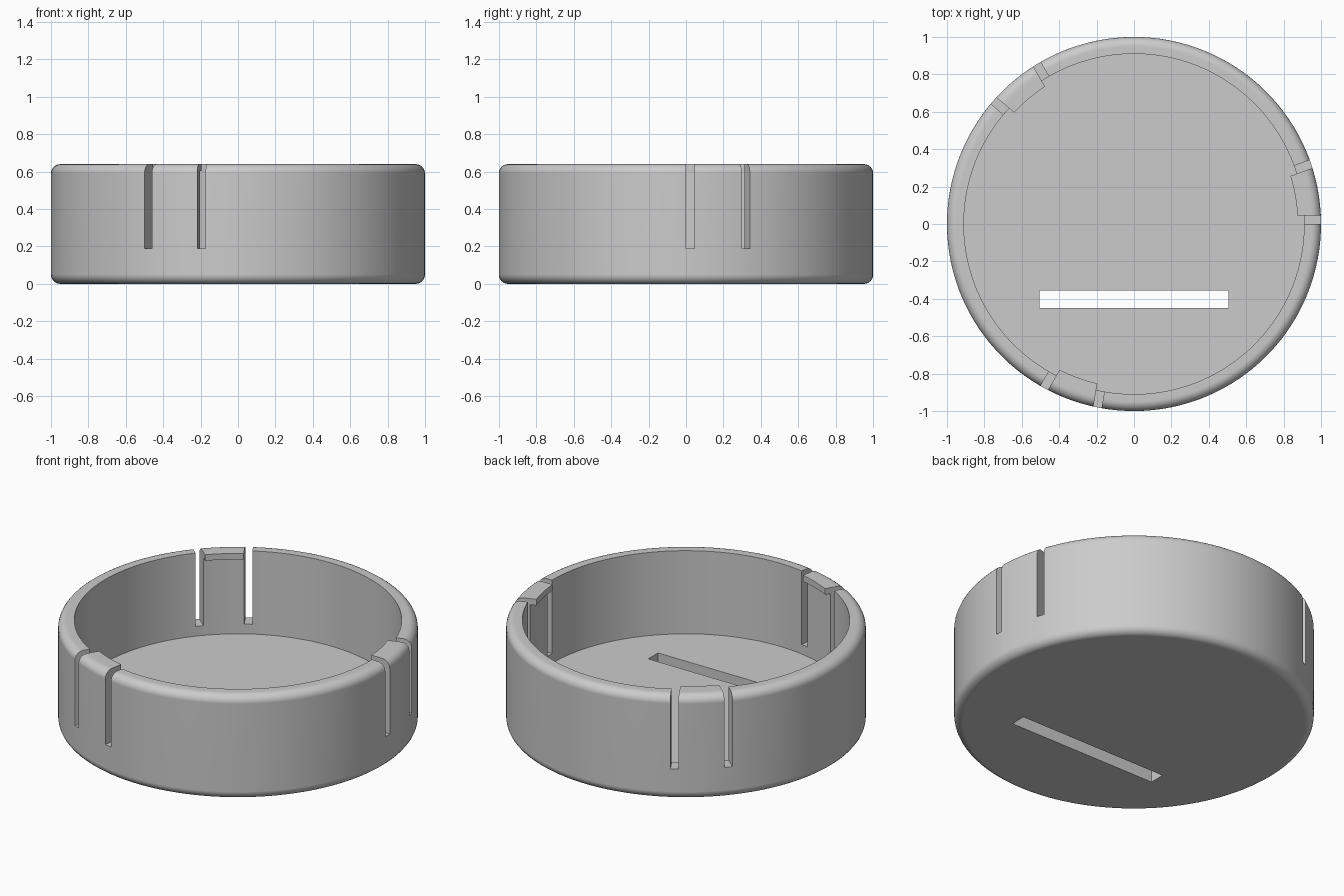
import bpy, bmesh
from math import radians, sin, cos, pi
from mathutils import Matrix, Vector

if "Cube" in bpy.data.objects:
    bpy.data.objects.remove(bpy.data.objects["Cube"])

HEIGHT, INNER, FLOOR, FILLET = 0.64, 0.91, 0.13, 0.05
SLOT_W, SLOT_Z = 0.045, 0.19
CLIP_ANGLE = 20

grey = bpy.data.materials.new("grey plastic")
grey.use_nodes = True
grey.diffuse_color = (0.6, 0.6, 0.6, 1)
grey.node_tree.nodes["Principled BSDF"].inputs["Base Color"].default_value = (0.6, 0.6, 0.6, 1)


def make_object(name, bm):
    bmesh.ops.recalc_face_normals(bm, faces=bm.faces)
    mesh = bpy.data.meshes.new(name)
    bm.to_mesh(mesh)
    bm.free()
    mesh.materials.append(grey)
    obj = bpy.data.objects.new(name, mesh)
    bpy.context.collection.objects.link(obj)
    return obj


def revolve(bm, profile, start, sweep, steps, closed=False):
    """Spin an (r, z) profile about z and cap the open loops."""
    turn = Matrix.Rotation(radians(start), 3, 'Z')
    verts = [bm.verts.new(turn @ Vector((r, 0, z))) for r, z in profile]
    pairs = list(zip(verts, verts[1:]))
    if closed:
        pairs.append((verts[-1], verts[0]))
    edges = [bm.edges.new(p) for p in pairs]
    bmesh.ops.spin(bm, geom=verts + edges, cent=(0, 0, 0), axis=(0, 0, 1),
                   angle=radians(sweep), steps=steps)
    bmesh.ops.remove_doubles(bm, verts=bm.verts, dist=1e-5)
    bmesh.ops.holes_fill(bm, edges=[e for e in bm.edges if e.is_boundary], sides=0)


def add_box(bm, low, high, angle=0):
    low, high = Vector(low), Vector(high)
    matrix = (Matrix.Rotation(radians(angle), 4, 'Z')
              @ Matrix.Translation((low + high) / 2)
              @ Matrix.Diagonal((*(high - low), 1)))
    bmesh.ops.create_cube(bm, size=1, matrix=matrix)


def boolean(target, tool, operation):
    mod = target.modifiers.new(operation.title(), 'BOOLEAN')
    mod.operation, mod.solver, mod.object = operation, 'EXACT', tool
    bpy.context.view_layer.objects.active = target
    bpy.ops.object.modifier_apply(modifier=mod.name)
    bpy.data.objects.remove(tool)


def fillet(z, start):
    """Quarter-circle corner on the outer wall."""
    return [(1 - FILLET + FILLET * cos(start + i * pi / 12),
             z + FILLET * sin(start + i * pi / 12)) for i in range(7)]


# Cup body with rounded outer edges
bm = bmesh.new()
profile = fillet(FILLET, -pi / 2) + fillet(HEIGHT - FILLET, 0)
revolve(bm, profile + [(INNER, HEIGHT), (INNER, FLOOR)], 0.5, 360, 128)
cup = make_object("round_cup", bm)

# Inward lips on the three spring clips
bm = bmesh.new()
lip = [(0.875, HEIGHT), (0.93, HEIGHT), (0.93, HEIGHT - 0.037), (0.875, HEIGHT - 0.037)]
for base in (0, 120, 240):
    part = bmesh.new()
    revolve(part, lip, base + 1, CLIP_ANGLE - 2, 8, closed=True)
    temp = bpy.data.meshes.new("lip_part")
    bmesh.ops.recalc_face_normals(part, faces=part.faces)
    part.to_mesh(temp)
    part.free()
    bm.from_mesh(temp)
    bpy.data.meshes.remove(temp)
boolean(cup, make_object("clip_lips", bm), 'UNION')

# Slots either side of each clip, and the long slot through the floor
bm = bmesh.new()
for base in (0, 120, 240):
    add_box(bm, (0.75, 0, SLOT_Z), (1.2, SLOT_W, 0.8), base)
    add_box(bm, (0.75, -SLOT_W, SLOT_Z), (1.2, 0, 0.8), base + CLIP_ANGLE)
add_box(bm, (-0.505, -0.45, -0.1), (0.505, -0.355, 0.3))
boolean(cup, make_object("slot_cutters", bm), 'DIFFERENCE')

# Smooth walls with crisp edges
bpy.ops.object.select_all(action='DESELECT')
cup.select_set(True)
bpy.context.view_layer.objects.active = cup
bpy.ops.object.shade_smooth_by_angle(angle=radians(30))
weighted = cup.modifiers.new("Weighted normals", 'WEIGHTED_NORMAL')
weighted.keep_sharp = True
